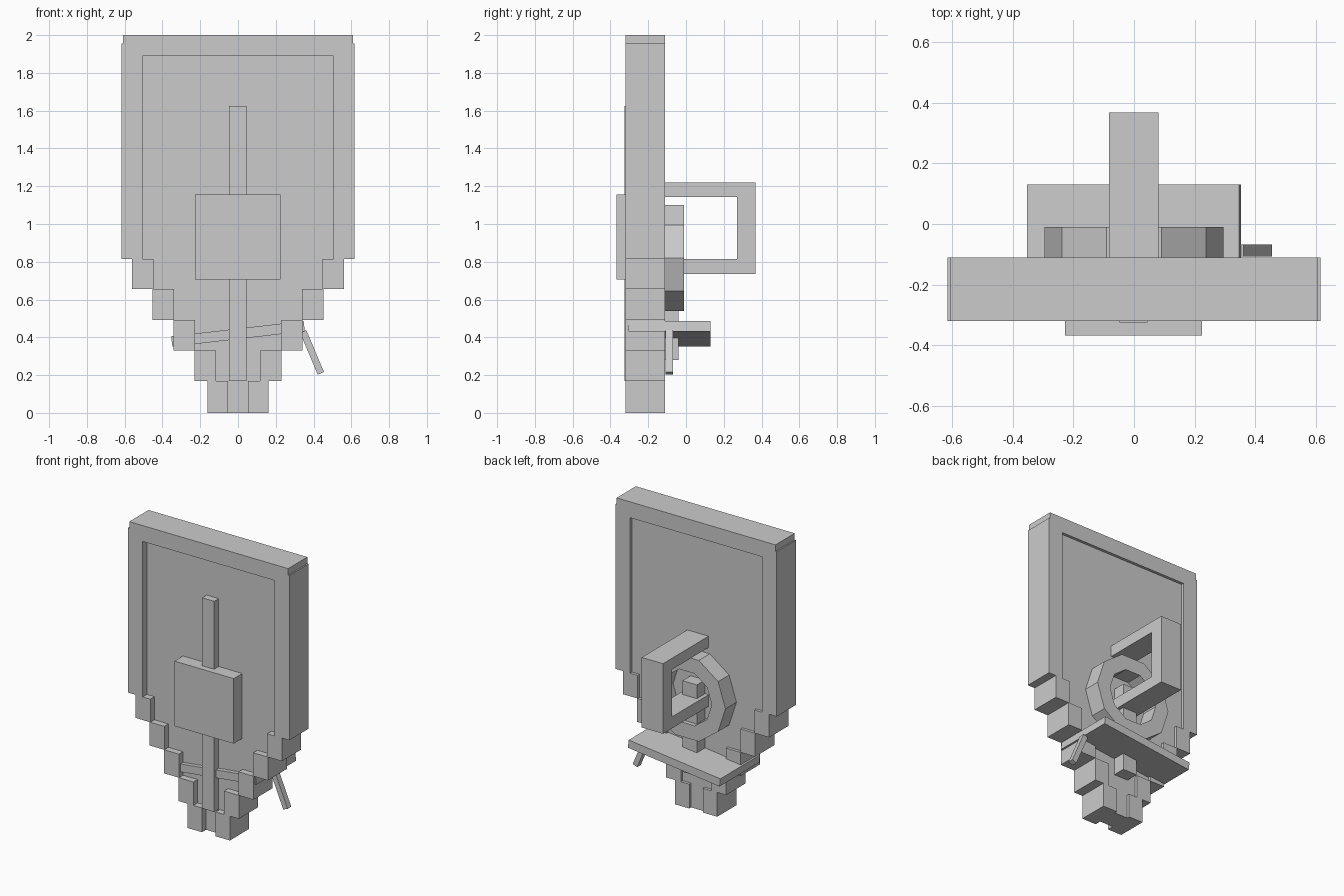
import bpy, bmesh, math
from mathutils import Vector

if "Cube" in bpy.data.objects:
    bpy.data.objects.remove(bpy.data.objects["Cube"], do_unlink=True)

GREY = (0.6, 0.6, 0.6, 1)
grey = bpy.data.materials.new("plain grey")
grey.use_nodes = True
grey.diffuse_color = GREY
grey.node_tree.nodes["Principled BSDF"].inputs["Base Color"].default_value = GREY


def finish(name, bm):
    bmesh.ops.recalc_face_normals(bm, faces=bm.faces)
    mesh = bpy.data.meshes.new(name)
    bm.to_mesh(mesh)
    bm.free()
    mesh.materials.append(grey)
    obj = bpy.data.objects.new(name, mesh)
    bpy.context.collection.objects.link(obj)
    return obj


def box(name, x, y, z, tilt=0):
    """Box from (min, max) ranges, tilted about its own y axis."""
    bm = bmesh.new()
    bmesh.ops.create_cube(bm, size=1)
    bmesh.ops.scale(bm, vec=[b - a for a, b in (x, y, z)], verts=bm.verts)
    obj = finish(name, bm)
    obj.location = [(a + b) / 2 for a, b in (x, y, z)]
    obj.rotation_euler.y = tilt
    return obj


def extrude_face(bm, points, offset):
    face = bm.faces.new([bm.verts.new(p) for p in points])
    new = bmesh.ops.extrude_face_region(bm, geom=[face])["geom"]
    moved = [v for v in new if isinstance(v, bmesh.types.BMVert)]
    bmesh.ops.translate(bm, verts=moved, vec=offset)


FRONT, BACK = -0.32, -0.11
PANEL_FRONT, PANEL_BACK = -0.275, -0.13

# Stepped rim: inner x, outer x, bottom z, top z
steps = [(0.505, 0.617, 0.815, 1.955), (0.447, 0.56, 0.655, 0.815),
         (0.34, 0.452, 0.493, 0.655), (0.228, 0.342, 0.33, 0.493),
         (0.117, 0.23, 0.168, 0.33), (0.052, 0.162, 0, 0.168)]
for side, sign in (("left", 1), ("right", -1)):
    for i, (inner, outer, low, high) in enumerate(steps):
        box(f"{side}_rim_{i + 1}", sorted((sign * inner, sign * outer)),
            (FRONT, BACK), (low, high))
box("top_rim", (-0.608, 0.608), (FRONT, BACK), (1.89, 2))

# Recessed panel following the inside of the rim
half = [(0.505, 1.89)]
for inner, outer, low, high in steps:
    if half[-1][0] != inner:
        half.append((inner, high))
    half.append((inner, low))
outline = half + [(-x, z) for x, z in reversed(half)]
bm = bmesh.new()
extrude_face(bm, [(x, PANEL_FRONT, z) for x, z in outline],
             (0, PANEL_BACK - PANEL_FRONT, 0))
finish("panel", bm)

# Front decoration
box("front_strip", (-0.048, 0.045), (-0.325, PANEL_FRONT), (0.168, 1.625))
box("front_boss", (-0.228, 0.225), (-0.368, PANEL_FRONT), (0.705, 1.155))

# Ten-sided ring on the back
bm = bmesh.new()
sides, outer_r, inner_r = 10, 0.295, 0.19
loops = []
for y in (PANEL_BACK, -0.01):
    for r in (outer_r, inner_r):
        loops.append([bm.verts.new((r * math.cos(a), y, 0.82 + r * math.sin(a)))
                      for a in (math.tau * k / sides for k in range(sides))])
for a, b in ((0, 1), (1, 3), (3, 2), (2, 0)):
    for k in range(sides):
        n = (k + 1) % sides
        bm.faces.new((loops[a][k], loops[a][n], loops[b][n], loops[b][k]))
finish("back_ring", bm)

# Handle
bm = bmesh.new()
handle = [(-0.13, 0.735), (0.368, 0.735), (0.368, 1.22), (-0.13, 1.22),
          (-0.13, 1.142), (0.27, 1.142), (0.27, 0.815), (-0.13, 0.815)]
extrude_face(bm, [(-0.082, y, z) for y, z in handle], (0.163, 0, 0))
finish("handle", bm)

# Back post, tilted plate and loose stick
box("back_post", (-0.055, 0.055), (PANEL_BACK, -0.04), (0.28, 0.91))
box("tilted_plate", (-0.353, 0.353), (-0.305, 0.13), (0.391, 0.446), -0.115)
box("side_stick", (0.374, 0.41), (-0.108, -0.068), (0.2, 0.44), -0.4)
